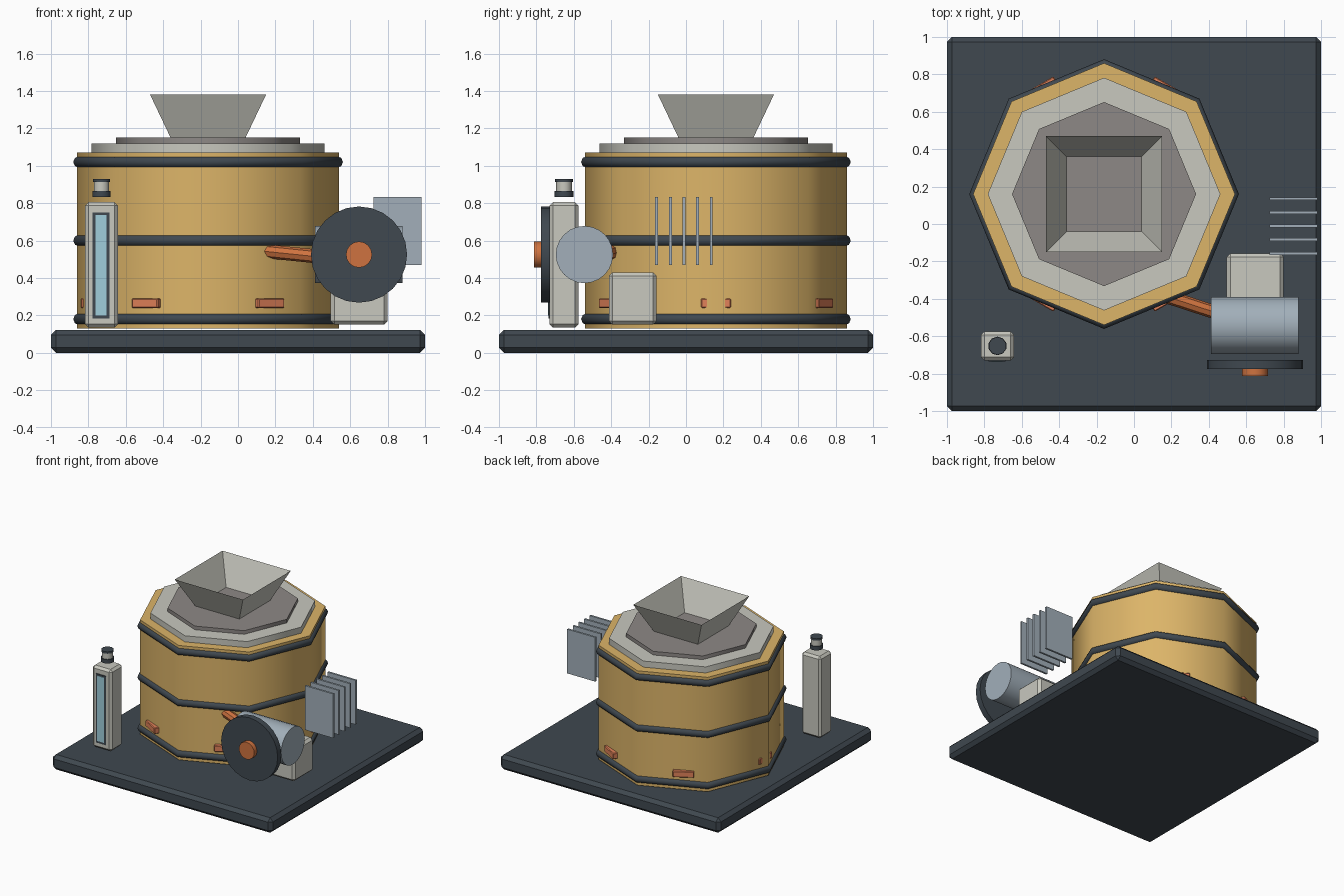
import bpy, bmesh
from math import pi, cos, sin, radians
from mathutils import Vector

if "Cube" in bpy.data.objects:
    bpy.data.objects.remove(bpy.data.objects["Cube"])

CX, CY = -0.16, 0.16   # drum axis


def material(name, rgb):
    m = bpy.data.materials.new(name)
    m.diffuse_color = (*rgb, 1)
    m.use_nodes = True
    m.node_tree.nodes["Principled BSDF"].inputs["Base Color"].default_value = m.diffuse_color
    return m


DARK = material("dark_iron", (0.05, 0.065, 0.08))
GOLD = material("ochre_paint", (0.72, 0.46, 0.14))
ORANGE = material("copper", (0.62, 0.17, 0.05))
EMBER = material("vent_orange", (0.75, 0.22, 0.10))
STEEL = material("blue_steel", (0.36, 0.43, 0.49))
PALE = material("pale_metal", (0.58, 0.58, 0.52))
LID = material("warm_grey", (0.27, 0.25, 0.24))
GLASS = material("glass", (0.35, 0.62, 0.72))


def finish(name, mat, smooth=None):
    o = bpy.context.object
    o.name = name
    o.data.materials.append(mat)
    if smooth:
        bpy.ops.object.shade_smooth_by_angle(angle=radians(smooth))
    return o


def box(name, lo, hi, mat, bevel=0.0, rot=0.0):
    lo, hi = Vector(lo), Vector(hi)
    bpy.ops.mesh.primitive_cube_add(size=1, location=(lo + hi) / 2)
    o = finish(name, mat)
    o.scale = hi - lo
    bpy.ops.object.transform_apply(location=False, rotation=False, scale=True)
    o.rotation_euler.z = rot
    if bevel:
        b = o.modifiers.new("bevel", "BEVEL")
        b.width, b.segments = bevel, 1
    return o


def rod(name, a, b, r, mat, sides=24, smooth=None):
    a, b = Vector(a), Vector(b)
    d = b - a
    bpy.ops.mesh.primitive_cylinder_add(vertices=sides, radius=r, depth=d.length,
                                        location=(a + b) / 2)
    o = finish(name, mat, smooth)
    o.rotation_euler = d.to_track_quat('Z', 'Y').to_euler()
    return o


def drum(name, z0, z1, r, mat):
    # eight-sided, with a corner on each axis
    return rod(name, (CX, CY, z0), (CX, CY, z1), r, mat, 8, 50)


# base slab
box("base_plate", (-1, -1, 0), (1, 1, 0.123), DARK, 0.027)

# drum, stepped lid and hoops
drum("drum_body", 0.13, 1.07, 0.70, GOLD)
drum("lid_rim", 1.07, 1.12, 0.622, PALE)
drum("lid_top", 1.12, 1.15, 0.492, LID)
for i, z in enumerate((0.18, 0.60, 1.02)):
    bpy.ops.mesh.primitive_torus_add(major_segments=8, minor_segments=8,
                                     major_radius=0.69, minor_radius=0.031,
                                     location=(CX, CY, z))
    finish(f"hoop_{i + 1}", DARK, 50)

# six low vents around the drum
for i in range(6):
    a = i * pi / 3
    c = Vector((CX + 0.66 * cos(a), CY + 0.66 * sin(a), 0.265))
    h = Vector((0.02, 0.08, 0.025))
    box(f"vent_{i + 1}", c - h, c + h, EMBER, 0.005, a)

# open square hopper
bm = bmesh.new()
rings = [[bm.verts.new((CX + sx * r, CY + sy * r, z))
          for sx, sy in ((-1, -1), (1, -1), (1, 1), (-1, 1))]
         for r, z in ((0.198, 1.145), (0.31, 1.38))]
for i in range(4):
    j = (i + 1) % 4
    bm.faces.new((rings[0][i], rings[0][j], rings[1][j], rings[1][i]))
mesh = bpy.data.meshes.new("hopper")
bm.to_mesh(mesh)
bm.free()
mesh.materials.append(PALE)
bpy.context.collection.objects.link(bpy.data.objects.new("hopper", mesh))

# sight gauge with cap
GX, GY = -0.73, -0.652
box("gauge_case", (-0.818, -0.73, 0.135), (-0.642, -0.575, 0.805), PALE, 0.018)
box("gauge_frame", (-0.777, -0.735, 0.183), (-0.687, -0.715, 0.75), DARK)
box("gauge_glass", (-0.763, -0.739, 0.20), (-0.702, -0.72, 0.737), GLASS)
for name, z0, z1, r, m in (("cap_collar", 0.834, 0.866, 0.05, DARK),
                           ("cap_neck", 0.866, 0.914, 0.042, PALE),
                           ("cap_top", 0.914, 0.93, 0.048, DARK)):
    rod(name, (GX, GY, z0), (GX, GY, z1), r, m, 10, 40)

# motor with flywheel, pedestal and drive arm
MX, MZ = 0.647, 0.525
rod("motor", (0.413, -0.543, MZ), (0.88, -0.543, MZ), 0.153, STEEL, 24, 30)
rod("flywheel", (MX, -0.776, MZ), (MX, -0.727, MZ), 0.257, DARK, 24, 30)
rod("flywheel_hub", (MX, -0.813, MZ), (MX, -0.77, MZ), 0.07, ORANGE, 16, 30)
box("motor_pedestal", (0.495, -0.413, 0.15), (0.80, -0.157, 0.43), PALE, 0.02)
rod("drive_arm", (0.09, -0.36, 0.549), (0.55, -0.51, 0.502), 0.037, ORANGE, 8)

# cooling fins
for i in range(5):
    y = -0.157 + i * 0.073
    box(f"fin_{i + 1}", (0.725, y - 0.008, 0.47), (0.98, y + 0.008, 0.833), STEEL)
